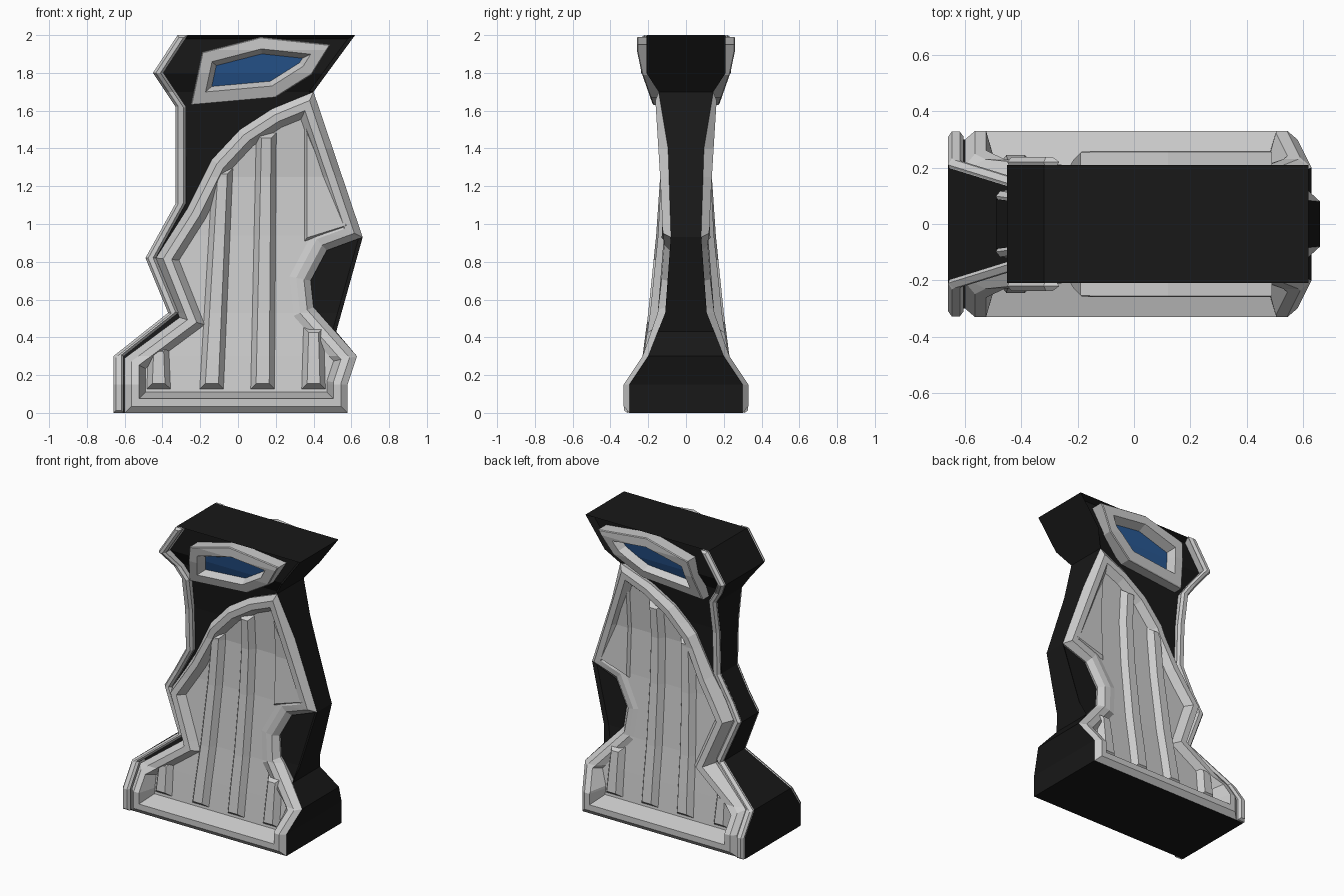
import bpy, bmesh
from mathutils import Vector

if "Cube" in bpy.data.objects:
    bpy.data.objects.remove(bpy.data.objects["Cube"])


def material(name, rgb):
    m = bpy.data.materials.new(name)
    m.diffuse_color = (*rgb, 1)
    m.use_nodes = True
    m.node_tree.nodes["Principled BSDF"].inputs["Base Color"].default_value = m.diffuse_color
    return m


BLACK = material("black", (0.009, 0.009, 0.009))
BLUE = material("blue", (0.022, 0.1, 0.3))


def curve(*pts):
    """Piecewise-linear half depth as a function of height."""
    def f(z, x=0):
        for (z0, y0), (z1, y1) in zip(pts, pts[1:]):
            if z <= z1:
                return y0 + (y1 - y0) * (z - z0) / (z1 - z0)
        return pts[-1][1]
    return f


def scaled(f, s=1, add=0):
    return lambda z, x=0: f(z, x) * s + add


core_y = curve((0, .30), (.15, .30), (.30, .20), (.53, .11), (.94, .08),
               (1.4, .095), (1.7, .145), (1.8, .21), (2, .21))
core_face_y = curve((0, .18), (.15, .18), (.30, .14), (.53, .09), (.94, .065),
                    (1.4, .075), (1.7, .115), (1.8, .17), (2, .17))
frame_y = curve((0, .315), (.025, .33), (.15, .33), (.30, .23), (.53, .20),
                (.94, .158), (1.25, .137), (1.7, .165), (2, .18))
floor_y = curve((0, .225), (.30, .185), (.53, .15), (.94, .108), (1.25, .092),
                (1.7, .125), (2, .13))
bezel_y = curve((0, 0), (1.63, .175), (1.8, .235), (1.92, .26), (2, .26))
glass_y = scaled(bezel_y, add=-.055)
notch_dip = curve((0, 0), (.30, 0), (.53, .05), (.86, .055), (.95, .035), (1.25, 0), (2, 0))
BREAKS = (.025, .15, .30, .53, .94, 1.25, 1.4, 1.7, 1.8, 1.92)


def face_y(z, x=0):
    """Frame face, sinking towards the notch on the right."""
    return frame_y(z) - notch_dip(z) * min(max((x - .22) / .1, 0), 1)


def inset(pts, d):
    """Mitred inward offset of a counter-clockwise outline."""
    out = []
    for i, p in enumerate(pts):
        p = Vector(p)
        a = (p - Vector(pts[i - 1])).normalized()
        b = (Vector(pts[(i + 1) % len(pts)]) - p).normalized()
        n1, n2 = Vector((-a.y, a.x)), Vector((-b.y, b.x))
        out.append(p + (n1 + n2) * d / (1 + n1.dot(n2)))
    return out


def plate(name, outline, rings, mat=None, cap=True):
    """Stack inset rings, each (inset, depth function), and mirror front to back."""
    bm = bmesh.new()
    loops = [[bm.verts.new((p.x, k, p.y)) for p in inset(outline, d)]
             for k, (d, _) in enumerate(rings)]
    n = len(outline)
    for a, b in zip(loops, loops[1:]):
        for i in range(n):
            j = (i + 1) % n
            bm.faces.new((a[i], a[j], b[j], b[i]))
    if cap:
        bm.faces.new(loops[-1])
    for z in BREAKS:
        bmesh.ops.bisect_plane(bm, geom=bm.verts[:] + bm.edges[:] + bm.faces[:],
                               dist=1e-5, plane_co=(0, 0, z), plane_no=(0, 0, 1))
    for v in bm.verts:
        x, level, z = v.co
        k = min(max(int(level + 1e-4), 0), len(rings) - 1)
        m = min(k + 1, len(rings) - 1)
        t = level - k
        v.co.y = -(rings[k][1](z, x) * (1 - t) + rings[m][1](z, x) * t)
    me = bpy.data.meshes.new(name)
    bm.to_mesh(me)
    bm.free()
    if mat:
        me.materials.append(mat)
    ob = bpy.data.objects.new(name, me)
    bpy.context.collection.objects.link(ob)
    mod = ob.modifiers.new("front_to_back", 'MIRROR')
    mod.use_axis = (False, True, False)


# dark core slab
left = [(-.32, 2), (-.45, 1.8), (-.33, 1.62), (-.33, 1.11),
        (-.49, .82), (-.37, .53), (-.66, .30), (-.66, 0)]
right = [(.58, 0), (.58, .15), (.63, .30), (.52, .43), (.66, .93), (.40, 1.70), (.62, 2)]
plate("core", left + right,
      [(0, scaled(core_y, 0)), (0, core_y), (.02, core_face_y)], BLACK)

# grey trim along the left edge
trim = left + [(x + .055, z) for x, z in reversed(left)]
plate("edge_trim", trim,
      [(.004, scaled(core_y, .65)), (.004, core_y), (0, scaled(core_y, add=.01)),
       (.013, scaled(core_y, add=.028))])

# framed side panel with a sunken floor
panel = [(-.60, 0), (.58, 0), (.58, .15), (.63, .30), (.40, .56), (.385, .70),
         (.47, .86), (.66, .93), (.40, 1.70), (.18, 1.61), (.01, 1.50),
         (-.14, 1.34), (-.27, 1.08), (-.435, .82), (-.31, .505), (-.60, .29)]
plate("panel", panel,
      [(.01, scaled(core_y, .6)), (0, core_y), (.035, face_y),
       (.075, face_y), (.11, floor_y)])

# raised ribs on the panel floor: bottom x, bottom z, top x, top z
for i, (xb, zb, xt, zt) in enumerate([(-.42, .12, -.42, .36), (-.14, .12, -.08, 1.30),
                                      (.13, .12, .15, 1.49), (.40, .12, .40, .46)]):
    w, v = .07, .06
    plate(f"rib_{i + 1}", [(xb - w, zb), (xb + w, zb), (xt + v, zt), (xt - v, zt)],
          [(0, scaled(floor_y, add=-.01)), (.035, scaled(floor_y, add=.04))])

# raised wedge in the corner above the notch
plate("corner_wedge", [(.345, .90), (.60, .98), (.345, 1.58)],
      [(0, scaled(floor_y, add=-.01)), (.02, scaled(floor_y, add=.02))])

# bezel and blue window on the head
window = [(-.25, 1.63), (.20, 1.67), (.39, 1.79), (.49, 1.95), (.12, 1.99), (-.19, 1.91)]
plate("window_bezel", window,
      [(0, scaled(bezel_y, add=-.10)), (0, scaled(bezel_y, add=-.005)),
       (.005, bezel_y), (.062, bezel_y), (.088, glass_y)], cap=False)
plate("window_glass", inset(window, .08), [(0, scaled(glass_y, add=-.003)),
                                           (.005, glass_y)], BLUE)
